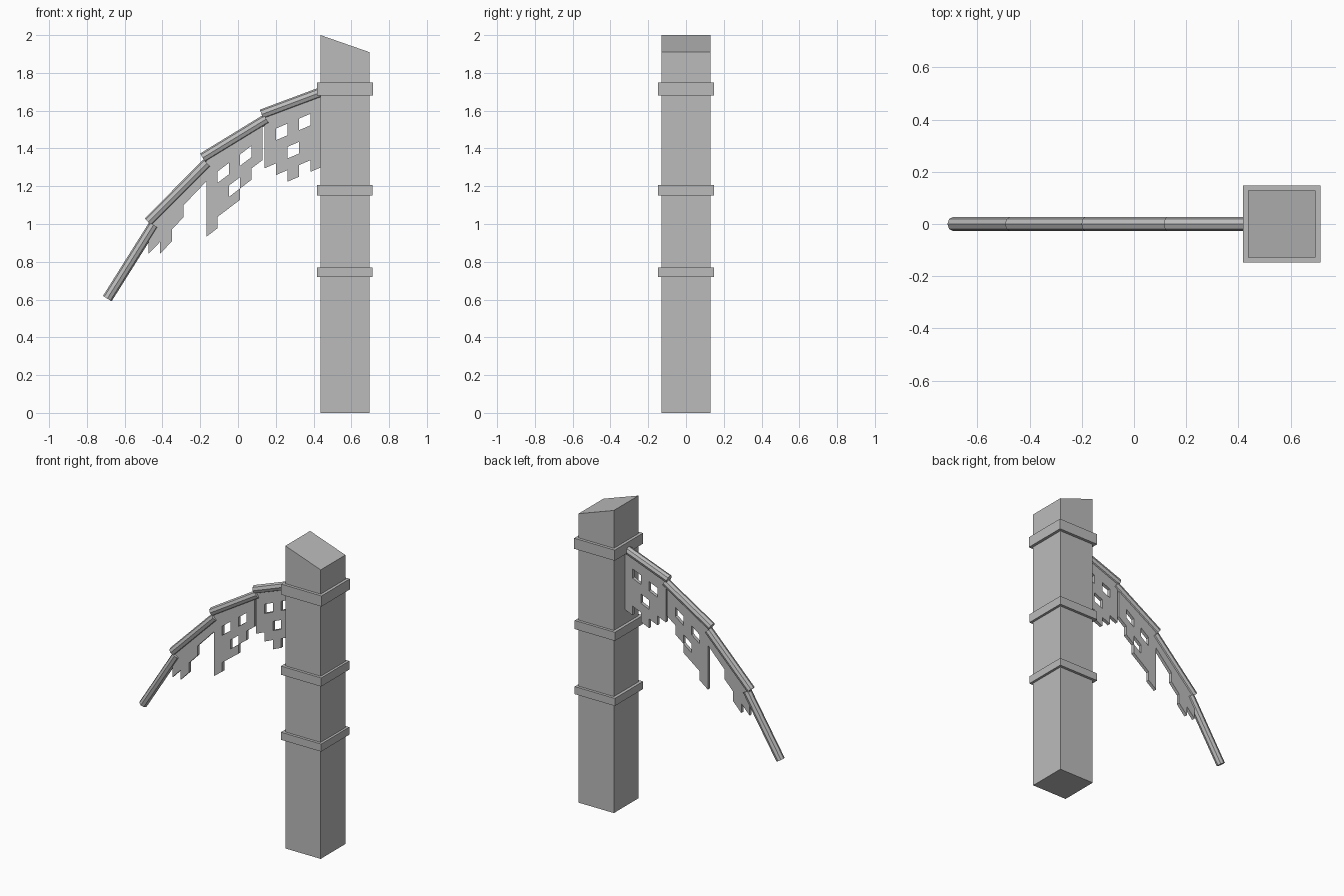
import bpy, bmesh
from mathutils import Vector

cube = bpy.data.objects.get("Cube")
if cube:
    bpy.data.objects.remove(cube, do_unlink=True)

grey = bpy.data.materials.new("plain grey")
grey.use_nodes = True
COLOR = (0.5, 0.5, 0.5, 1)
grey.diffuse_color = COLOR
grey.node_tree.nodes["Principled BSDF"].inputs["Base Color"].default_value = COLOR


def finish(name, bm):
    bmesh.ops.recalc_face_normals(bm, faces=bm.faces)
    mesh = bpy.data.meshes.new(name)
    bm.to_mesh(mesh)
    bm.free()
    mesh.materials.append(grey)
    obj = bpy.data.objects.new(name, mesh)
    bpy.context.collection.objects.link(obj)
    return obj


def box(name, center_x, half, z0, z1, drop=0):
    """Square block; drop lowers the +x side of its top."""
    bm = bmesh.new()
    bmesh.ops.create_cube(bm, size=2)
    for v in bm.verts:
        top = v.co.z > 0
        z = (z1 - (drop if v.co.x > 0 else 0)) if top else z0
        v.co = (center_x + v.co.x * half, v.co.y * half, z)
    return finish(name, bm)


def rod(name, a, b, radius=0.027):
    a, b = Vector((a[0], 0, a[1])), Vector((b[0], 0, b[1]))
    bm = bmesh.new()
    bmesh.ops.create_cone(bm, cap_ends=True, segments=8, radius1=radius,
                          radius2=radius, depth=(b - a).length)
    obj = finish(name, bm)
    obj.location = (a + b) / 2
    obj.rotation_euler = (0, (b - a).angle(Vector((0, 0, 1))), 0)
    return obj


def panel(name, a, b, x0, x1, z0, slope, step, rows, thick=0.022):
    """Sheared grid of cells hanging under the rod a-b; '#' marks a filled cell."""
    width = (x1 - x0) / len(rows[0])

    def point(col, row):
        x = x0 + col * width
        if row == 0:
            z = a[1] + (x - a[0]) * (b[1] - a[1]) / (b[0] - a[0])
        else:
            z = z0 + slope * (x - x0) - (row - 1) * step
        return (x, -thick / 2, z)

    bm = bmesh.new()
    for r, row in enumerate(["#" * len(rows[0])] + rows):
        for c, cell in enumerate(row):
            if cell == "#":
                corners = [(c, r), (c + 1, r), (c + 1, r + 1), (c, r + 1)]
                bm.faces.new([bm.verts.new(point(*k)) for k in corners])
    bmesh.ops.remove_doubles(bm, verts=bm.verts, dist=0.0005)
    back = bmesh.ops.extrude_face_region(bm, geom=bm.faces[:], use_keep_orig=True)
    moved = [g for g in back["geom"] if isinstance(g, bmesh.types.BMVert)]
    bmesh.ops.translate(bm, verts=moved, vec=(0, thick, 0))
    return finish(name, bm)


# Post with slanted top, and its three bands
box("post", 0.566, 0.129, 0, 2, drop=0.09)
box("upper_band", 0.566, 0.148, 1.68, 1.75)
box("middle_band", 0.564, 0.147, 1.15, 1.207)
box("lower_band", 0.564, 0.147, 0.72, 0.77)

# Overlapping rods forming the drooping arm, tip first
rods = [((-0.692, 0.605), (-0.447, 0.995)),
        ((-0.475, 1.01), (-0.165, 1.322)),
        ((-0.187, 1.35), (0.15, 1.556)),
        ((0.125, 1.58), (0.46, 1.705))]
for i, (a, b) in enumerate(rods):
    rod(f"arm_rod_{i + 1}", a, b)

# Tattered lattice panels under the rods
panel("outer_panel", *rods[1], -0.473, -0.167, 0.905, 1.05, 0.063,
      ["###..",
       ".#..."])
panel("middle_panel", *rods[2], -0.167, 0.13, 1.233, 0.76, 0.06,
      ["#.#.#",
       "#####",
       "##.#.",
       "###..",
       "#...."])
panel("inner_panel", *rods[3], 0.14, 0.445, 1.479, 0.43, 0.0615,
      ["#.#.#",
       "#####",
       "##.##",
       ".####",
       "..#.#"])
